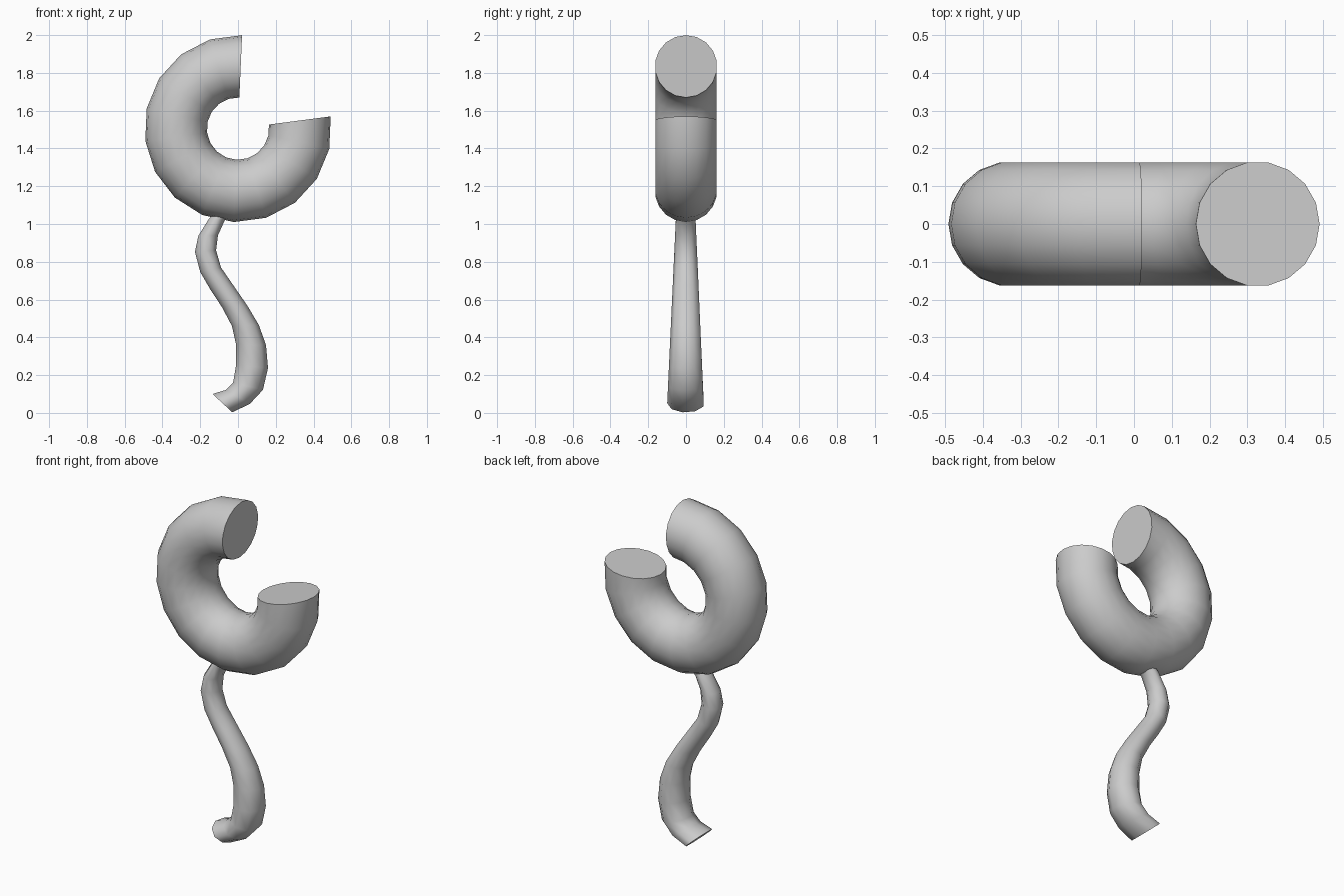
import bpy, bmesh
from math import sin, cos, radians, pi
from mathutils import Vector

if "Cube" in bpy.data.objects:
    bpy.data.objects.remove(bpy.data.objects["Cube"])


def tube(name, rings):
    """Skin a list of vertex rings into a capped, smooth-sided tube."""
    bm = bmesh.new()
    loops = [[bm.verts.new(p) for p in ring] for ring in rings]
    n = len(loops[0])
    for a, b in zip(loops, loops[1:]):
        for i in range(n):
            j = (i + 1) % n
            bm.faces.new((a[i], a[j], b[j], b[i]))
    bm.faces.new(loops[0])
    bm.faces.new(loops[-1])
    bmesh.ops.recalc_face_normals(bm, faces=bm.faces[:])
    for f in bm.faces:
        f.smooth = len(f.verts) == 4
    for e in bm.edges:
        if any(len(f.verts) > 4 for f in e.link_faces):
            e.smooth = False
    mesh = bpy.data.meshes.new(name)
    bm.to_mesh(mesh)
    bm.free()
    obj = bpy.data.objects.new(name, mesh)
    bpy.context.collection.objects.link(obj)
    return obj


# Open ring: 280 degrees of a torus, 14 segments, 18-sided section
R, r, cz = 0.33, 0.165, 1.505
ring = []
for k in range(15):
    t = radians(87.5 + 20 * k)
    section = []
    for i in range(18):
        a = 2 * pi * i / 18
        d = R + r * cos(a)
        section.append((d * cos(t), r * sin(a), cz + d * sin(t)))
    ring.append(section)
tube("open_ring", ring)

# Tapered S-shaped stem: left and right outline points (x, z), bottom to top
outline = [
    ((-.135, .10), (-.03, .003)), ((-.063, .122), (.063, .048)),
    ((-.026, .16), (.132, .122)), ((-.01, .254), (.159, .238)),
    ((-.01, .36), (.148, .36)), ((-.032, .46), (.11, .466)),
    ((-.085, .56), (.048, .57)), ((-.148, .656), (-.026, .677)),
    ((-.20, .746), (-.09, .77)), ((-.228, .852), (-.116, .86)),
    ((-.21, .937), (-.106, .94)), ((-.155, 1.026), (-.07, 1.02)),
    ((-.11, 1.075), (-.035, 1.05)),
]
stem = []
for left, right in outline:
    lo, hi = Vector(left), Vector(right)
    mid, half = (lo + hi) / 2, (hi - lo) / 2 / 0.985
    ry = 0.102 - 0.047 * mid.y
    section = []
    for i in range(9):
        a = pi + 2 * pi * i / 9
        p = mid + half * sin(a)
        section.append((p.x, ry * cos(a), p.y))
    stem.append(section)
tube("curved_stem", stem)
